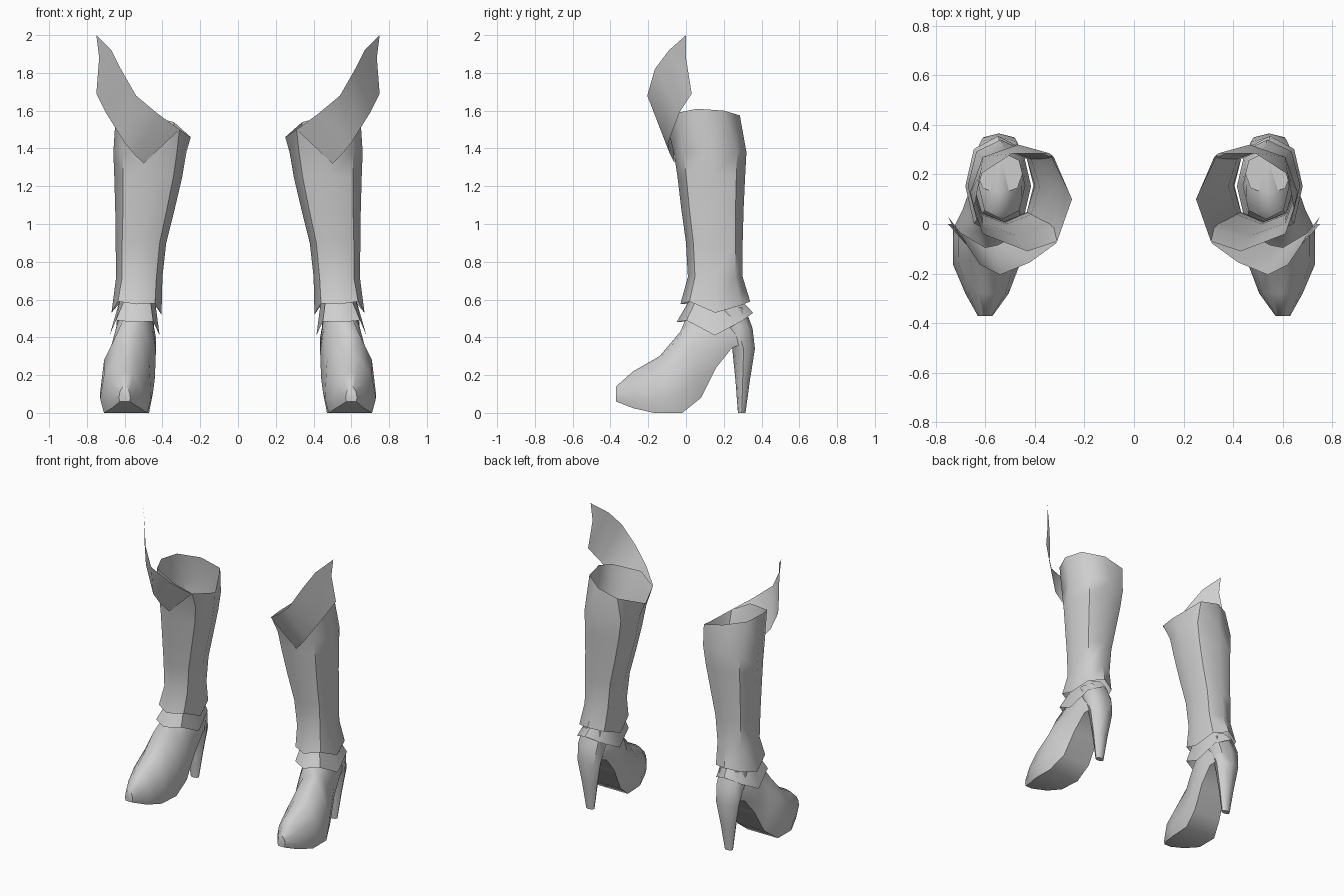
import bpy, bmesh, math

if "Cube" in bpy.data.objects:
    bpy.data.objects.remove(bpy.data.objects["Cube"])

grey = bpy.data.materials.new("grey_leather")
grey.diffuse_color = (0.62, 0.62, 0.62, 1)
grey.use_nodes = True
grey.node_tree.nodes["Principled BSDF"].inputs["Base Color"].default_value = grey.diffuse_color


def finish(name, bm, closed=False, angle=50):
    """Make an object, mirrored to give the left and right boot."""
    if closed:
        bmesh.ops.recalc_face_normals(bm, faces=bm.faces)
    me = bpy.data.meshes.new(name)
    bm.to_mesh(me)
    bm.free()
    me.materials.append(grey)
    me.shade_smooth()
    me.set_sharp_from_angle(angle=math.radians(angle))
    ob = bpy.data.objects.new(name, me)
    bpy.context.collection.objects.link(ob)
    ob.modifiers.new("other_boot", 'MIRROR').use_mirror_merge = False


def loft(name, rings, cyclic=True, caps=False, angle=50):
    """Skin a list of point rings, bottom to top."""
    bm = bmesh.new()
    rows = [[bm.verts.new(p) for p in r] for r in rings]
    n = len(rows[0])
    for a, b in zip(rows, rows[1:]):
        for k in range(n if cyclic else n - 1):
            j = (k + 1) % n
            bm.faces.new((a[k], a[j], b[j], b[k]))
    if caps:
        bm.faces.new(rows[0][::-1])
        bm.faces.new(rows[-1])
    finish(name, bm, caps, angle)


def ring(x0, x1, y0, y1, z, corner=0.74):
    """Eight points: outer, outer back, back, inner back, inner, inner front, front, outer front."""
    cx, cy, rx, ry = (x0 + x1) / 2, (y0 + y1) / 2, (x1 - x0) / 2, (y1 - y0) / 2
    zs = z if isinstance(z, list) else [z] * 8
    pts = []
    for k in range(8):
        f = corner * math.sqrt(2) if k % 2 else 1
        a = k * math.pi / 4
        pts.append((cx + rx * f * math.cos(a), cy + ry * f * math.sin(a), zs[k]))
    return pts


# Leg shaft with flared, pointed hem and slanted open top
shaft_top = [(0.645, 0.06, 1.61), (0.62, 0.2, 1.60), (0.49, 0.285, 1.575), (0.34, 0.285, 1.54),
             (0.25, 0.10, 1.46), (0.31, -0.07, 1.50), (0.43, -0.11, 1.56), (0.61, -0.04, 1.59)]
loft("shaft", [
    ring(0.405, 0.67, -0.03, 0.34, [.53, .57, .59, .57, .52, .58, .575, .59]),
    ring(0.40, 0.645, 0.01, 0.30, 0.72),
    ring(0.38, 0.648, 0.0, 0.30, 0.90),
    ring(0.335, 0.65, -0.025, 0.305, 1.08),
    ring(0.295, 0.655, -0.045, 0.313, 1.25),
    ring(0.273, 0.66, -0.065, 0.32, 1.38),
    shaft_top])

# Ankle cuff under the hem
loft("ankle_cuff", [
    ring(0.415, 0.68, -0.05, 0.355, [.41, .49, .53, .49, .41, .485, .48, .49]),
    ring(0.44, 0.625, 0.02, 0.29, 0.60)])

# Swept wing on the front of the shaft, lower edge and upper edge
low = [(.50, -.06, 1.32), (.55, -.085, 1.37), (.60, -.095, 1.43),
       (.70, -.035, 1.59), (.75, .03, 1.69), (.735, 0, 1.88)]
high = [(.31, -.075, 1.50), (.42, -.155, 1.58), (.54, -.205, 1.68),
        (.62, -.165, 1.82), (.67, -.09, 1.92), (.75, 0, 2.0)]
loft("wing_flap", [low, high], cyclic=False)

# Foot: sections from toe to ankle (x0, x1, top y, top z, bottom y, bottom z)
section = [(-.85, 0), (-1, .25), (-.85, .65), (-.4, .95), (0, 1),
           (.4, .95), (.85, .65), (1, .25), (.85, 0)]
foot = [(.57, .63, -.37, .14, -.37, .06),
        (.505, .68, -.28, .22, -.28, .025),
        (.46, .73, -.14, .30, -.17, 0),
        (.45, .73, -.03, .43, -.02, 0),
        (.44, .69, .0, .50, .08, .08),
        (.435, .665, .05, .55, .16, .24),
        (.435, .65, .13, .57, .245, .345),
        (.47, .61, .28, .56, .34, .38)]
loft("foot", [[((x0 + x1) / 2 + u * (x1 - x0) / 2, yb + v * (yt - yb), zb + v * (zt - zb))
               for u, v in section] for x0, x1, yt, zt, yb, zb in foot], caps=True)

# Tall tapered heel
loft("heel", [
    ring(0.515, 0.575, 0.275, 0.315, 0.0),
    ring(0.49, 0.60, 0.262, 0.338, 0.17),
    ring(0.46, 0.63, 0.245, 0.365, 0.34),
    ring(0.445, 0.645, 0.19, 0.352, 0.45),
    ring(0.445, 0.635, 0.12, 0.31, 0.56)], caps=True)
